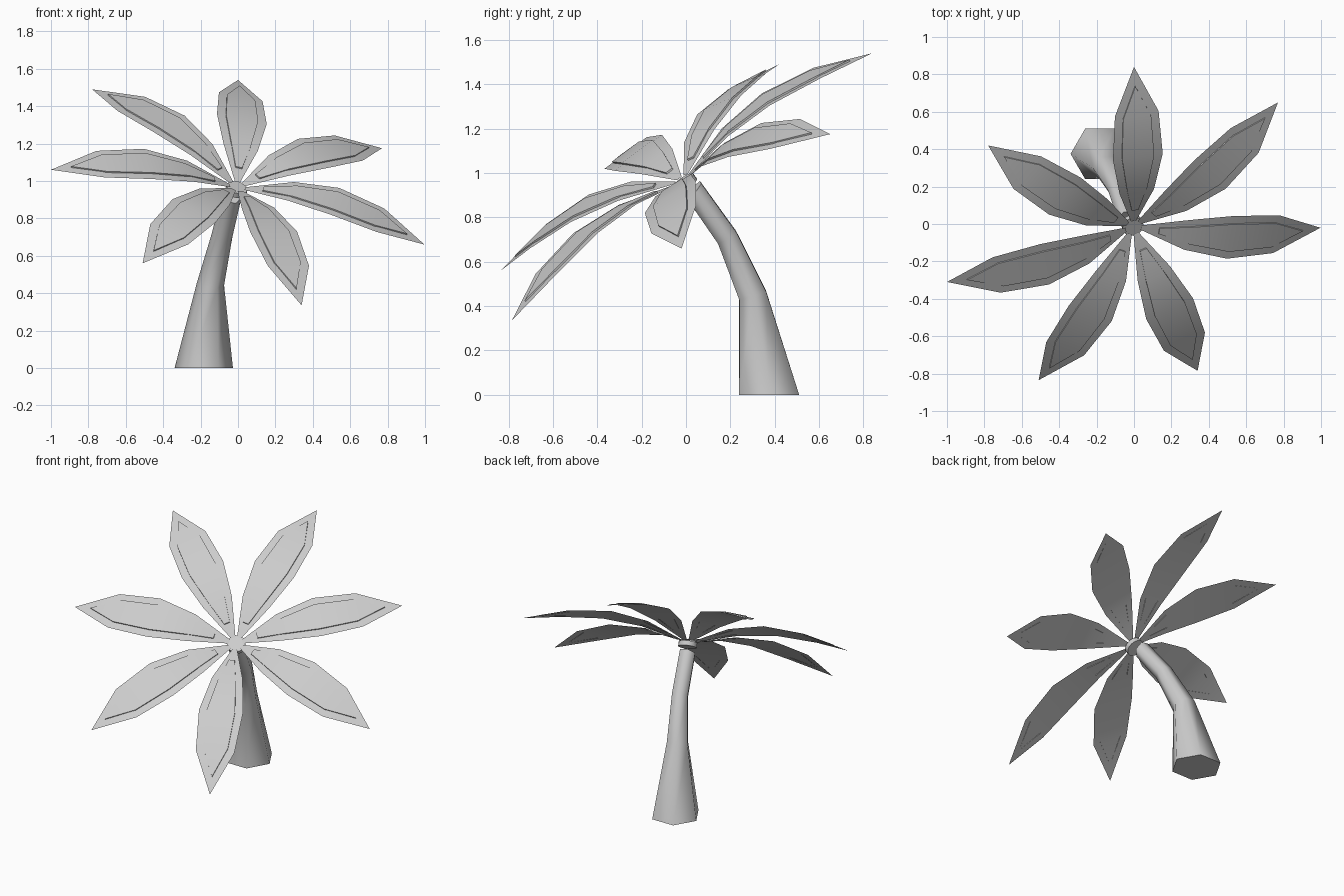
import bpy, math
from mathutils import Vector

if "Cube" in bpy.data.objects:
    bpy.data.objects.remove(bpy.data.objects["Cube"])

CENTER = Vector((-0.006, -0.012, 0.962))
NORMAL = Vector((0.237, -0.549, 0.802)).normalized()   # tilted axis of the crown


def make(name, verts, faces, angle):
    mesh = bpy.data.meshes.new(name)
    mesh.from_pydata(verts, [], faces)
    mesh.update()
    ob = bpy.data.objects.new(name, mesh)
    bpy.context.collection.objects.link(ob)
    bpy.ops.object.select_all(action='DESELECT')
    ob.select_set(True)
    bpy.context.view_layer.objects.active = ob
    bpy.ops.object.shade_smooth_by_angle(angle=math.radians(angle))
    return ob


def tube(name, rings, sides):
    """Capped tube through (centre, axis, radius) rings."""
    verts, faces = [], []
    for c, axis, r in rings:
        q = Vector((0, 0, 1)).rotation_difference(Vector(axis))
        for i in range(sides):
            a = 2 * math.pi * i / sides
            verts.append(Vector(c) + q @ Vector((r * math.cos(a), r * math.sin(a), 0)))
    for k in range(len(rings) - 1):
        for i in range(sides):
            j = (i + 1) % sides
            faces.append((k*sides + i, k*sides + j, (k+1)*sides + j, (k+1)*sides + i))
    faces.append(tuple(reversed(range(sides))))
    faces.append(tuple(range(len(verts) - sides, len(verts))))
    return make(name, verts, faces, 70)


# Leaning six-sided trunk
tube("trunk", [
    ((-0.183, 0.375, 0.0), (0, 0, 1), 0.156),
    ((-0.147, 0.300, 0.45), (0.1, -0.33, 1), 0.073),
    ((-0.085, 0.185, 0.71), (0.2, -0.6, 1), 0.056),
    ((-0.035, 0.035, 0.922), (0.24, -0.8, 0.65), 0.055),
], 6)

# Thin hub disc that joins the fronds
tube("crown_hub", [
    (CENTER - NORMAL * 0.025, NORMAL, 0.058),
    (CENTER + NORMAL * 0.005, NORMAL, 0.058),
], 14)

# Leaf outlines: (fraction along, half width), last entry is the tip
OUTER = [(0.04, 0.014), (0.27, 0.095), (0.50, 0.137), (0.75, 0.120), (1.0, 0)]
PANEL = [(0.13, 0.018), (0.29, 0.055), (0.50, 0.088), (0.73, 0.077), (0.9, 0)]
ARCH = [(0, 0), (0.04, 0.012), (0.27, 0.08), (0.50, 0.10), (0.75, 0.068), (1, 0)]


def arch(t):
    for (a, h), (b, k) in zip(ARCH, ARCH[1:]):
        if t <= b:
            return h + (k - h) * (t - a) / (b - a)
    return 0


def strip(p):
    """Faces filling a nine-point leaf outline that starts at index p."""
    return [(p + i, p + i + 1, p + 7 - i, p + 8 - i) for i in range(3)] + [(p + 3, p + 4, p + 5)]


def frond(name, tip):
    """Arched leaf sheet with a slightly raised inner panel on top."""
    along = Vector(tip) - CENTER
    side = NORMAL.cross(along).normalized()
    verts = []
    for outline, lift in ((OUTER, 0), (PANEL, 0), (PANEL, 0.008)):
        loop = [(t, -w) for t, w in outline] + [(t, w) for t, w in outline[-2::-1]]
        verts += [CENTER + along * t + side * w + NORMAL * (arch(t) + lift) for t, w in loop]
    n = 9
    faces = strip(0)[:2] + [(2, 3, 5, 6), (3, 4, 5)]
    faces = faces[:1] + [(1, 2, 6, 7), (2, 3, 5, 6), (3, 4, 5)]
    for i in range(n):
        j = (i + 1) % n
        faces.append((n + i, n + j, 2 * n + j, 2 * n + i))
    faces += strip(2 * n)
    make(name, verts, faces, 40)


# Seven fronds around the hub
TIPS = [(0.0, 0.84, 1.54), (0.77, 0.65, 1.175), (0.997, -0.02, 0.66),
        (0.34, -0.785, 0.335), (-0.51, -0.835, 0.56), (-1.0, -0.31, 1.06),
        (-0.78, 0.42, 1.49)]
for i, tip in enumerate(TIPS):
    frond(f"frond_{i + 1}", tip)
